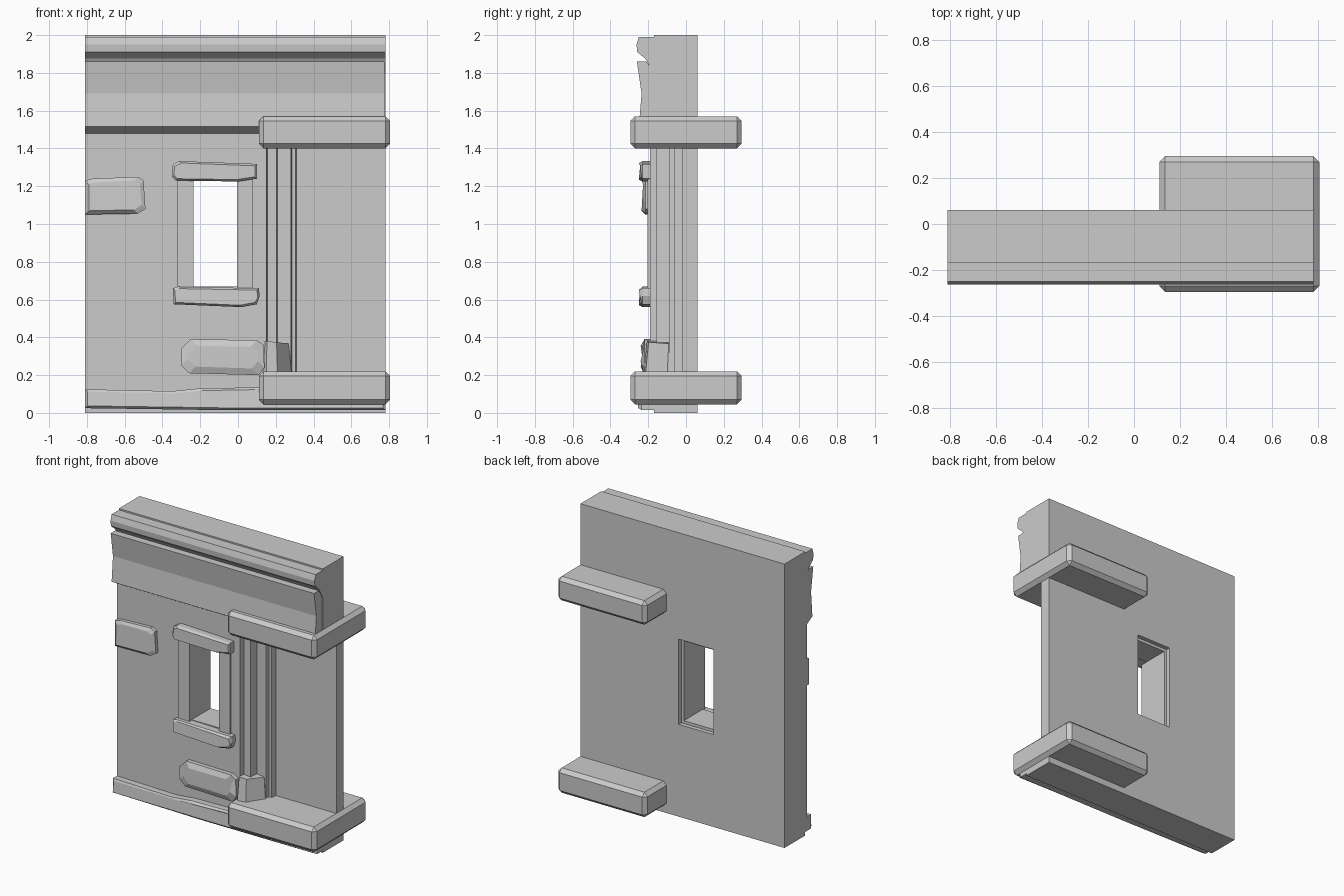
import bpy, bmesh
from mathutils import Vector

cube = bpy.data.objects.get("Cube")
if cube:
    bpy.data.objects.remove(cube, do_unlink=True)

stone_mat = bpy.data.materials.new("grey stone")
stone_mat.use_nodes = True
grey = (0.6, 0.6, 0.6, 1)
stone_mat.diffuse_color = grey
stone_mat.node_tree.nodes["Principled BSDF"].inputs["Base Color"].default_value = grey


def finish(name, bm):
    bmesh.ops.recalc_face_normals(bm, faces=bm.faces)
    mesh = bpy.data.meshes.new(name)
    bm.to_mesh(mesh)
    bm.free()
    mesh.materials.append(stone_mat)
    obj = bpy.data.objects.new(name, mesh)
    bpy.context.collection.objects.link(obj)
    return obj


def loft(name, rings):
    """Closed solid through rings with equal point counts."""
    bm = bmesh.new()
    loops = [[bm.verts.new(p) for p in ring] for ring in rings]
    for a, b in zip(loops, loops[1:]):
        for i in range(len(a)):
            j = (i + 1) % len(a)
            bm.faces.new((a[i], a[j], b[j], b[i]))
    bm.faces.new(loops[0])
    bm.faces.new(loops[-1])
    return finish(name, bm)


def box(name, x, y, z, bevel=0):
    ring = [(x[0], y[0]), (x[1], y[0]), (x[1], y[1]), (x[0], y[1])]
    obj = loft(name, [[(*p, h) for p in ring] for h in z])
    if bevel:
        mod = obj.modifiers.new("chamfer", 'BEVEL')
        mod.width = bevel
        mod.segments = 1
    return obj


def along_x(name, profile, x0, x1):
    return loft(name, [[(x, y, z) for y, z in profile] for x in (x0, x1)])


def rough_stone(name, outline, front, inset=0.015, back=-0.15, tilt=0.0):
    """Irregular outline in x, z with a chamfered, faceted front."""
    mid = sum((Vector(p) for p in outline), Vector((0, 0))) / len(outline)
    inner = []
    for i, p in enumerate(outline):
        q = Vector(p)
        for k in (0, 1):
            q[k] += inset if q[k] < mid[k] else -inset
        inner.append((q.x, front + tilt * (i % 3) / 2, q.y))
    rings = [[(x, y, z) for x, z in outline] for y in (back, front + 0.02)]
    return loft(name, rings + [inner])


# Wall with stepped edge on its left, pierced by the window
BACK = 0.06
plan = [(-0.81, BACK), (-0.81, -0.19), (0.15, -0.19), (0.155, -0.155), (0.205, -0.155),
        (0.21, -0.09), (0.225, -0.09), (0.28, -0.09), (0.285, -0.06), (0.305, -0.06),
        (0.31, -0.02), (0.78, -0.02), (0.78, BACK)]
wall = loft("wall", [[(x, y, z) for x, y in plan] for z in (0.1, 1.55)])
cutter = box("window_cutter", (-0.255, 0.015), (-0.5, 0.5), (0.65, 1.25))
cutter.hide_render = True
cut = wall.modifiers.new("window", 'BOOLEAN')
cut.operation = 'DIFFERENCE'
cut.solver = 'EXACT'
cut.object = cutter
bpy.context.view_layer.update()
deps = bpy.context.evaluated_depsgraph_get()
cut_mesh = bpy.data.meshes.new_from_object(wall.evaluated_get(deps))
wall.modifiers.clear()
wall.data = cut_mesh
bpy.data.objects.remove(cutter, do_unlink=True)

# Head and foot of the wall
box("wall_head", (-0.81, 0.78), (-0.17, BACK), (1.5, 2.0))
box("wall_foot", (-0.81, 0.78), (-0.17, BACK), (0.0, 0.12))

# Cornice roll and the fascia below it
along_x("cornice_roll", [(-0.16, 1.99), (-0.25, 1.99), (-0.262, 1.95), (-0.258, 1.91),
                         (-0.215, 1.875), (-0.16, 1.78)], -0.81, 0.78)
along_x("fascia", [(-0.16, 1.79), (-0.21, 1.86), (-0.26, 1.86), (-0.235, 1.69),
                   (-0.25, 1.515), (-0.19, 1.48), (-0.16, 1.48)], -0.81, 0.775)

# Large chamfered blocks clasping the left edge
for name, z in (("upper_block", (1.4, 1.57)), ("lower_block", (0.045, 0.22))):
    box(name, (0.11, 0.805), (-0.295, 0.295), z, 0.025)

# Window surround
for name, x in (("right_jamb", (-0.32, -0.235)), ("left_jamb", (-0.005, 0.08))):
    box(name, x, (-0.205, 0.03), (0.64, 1.26))
box("lintel_lining", (-0.255, 0.015), (-0.18, 0.03), (1.23, 1.26))
box("sill_lining", (-0.255, 0.015), (-0.18, 0.03), (0.64, 0.67))
rough_stone("lintel", [(-0.33, 1.23), (-0.35, 1.25), (-0.345, 1.315), (-0.31, 1.333),
                       (0.1, 1.318), (0.1, 1.24), (0.0, 1.225)], -0.25, 0.01, tilt=0.015)
rough_stone("sill", [(-0.34, 0.575), (-0.345, 0.66), (-0.32, 0.668), (0.11, 0.66),
                     (0.115, 0.62), (0.1, 0.575), (0.02, 0.56)], -0.25, 0.01, tilt=0.015)

# Odd stones standing proud of the wall
rough_stone("side_stone", [(-0.81, 1.05), (-0.81, 1.23), (-0.77, 1.24), (-0.53, 1.25),
                           (-0.5, 1.23), (-0.49, 1.08), (-0.53, 1.055)], -0.235, 0.02, tilt=0.015)
rough_stone("low_stone", [(-0.26, 0.21), (-0.3, 0.25), (-0.3, 0.34), (-0.25, 0.39),
                          (0.1, 0.385), (0.135, 0.36), (0.14, 0.24), (0.11, 0.2)], -0.24, 0.035,
            tilt=0.02)
foot = [(0.13, -0.19), (0.15, -0.225), (0.21, -0.215), (0.285, -0.1), (0.27, -0.06), (0.15, -0.06)]
loft("corner_stone", [[(x, y, 0.2) for x, y in foot],
                      [(0.17 + (x - 0.17) * 0.85, y * 0.92, 0.38 - 0.1 * max(0, x - 0.15))
                       for x, y in foot]])

# Uneven plinth course
rough_stone("plinth", [(-0.81, 0.025), (-0.81, 0.125), (-0.35, 0.115), (-0.2, 0.13),
                       (0.1, 0.135), (0.78, 0.13), (0.78, 0.015), (-0.1, 0.015)], -0.255, 0.012,
            tilt=0.02)
